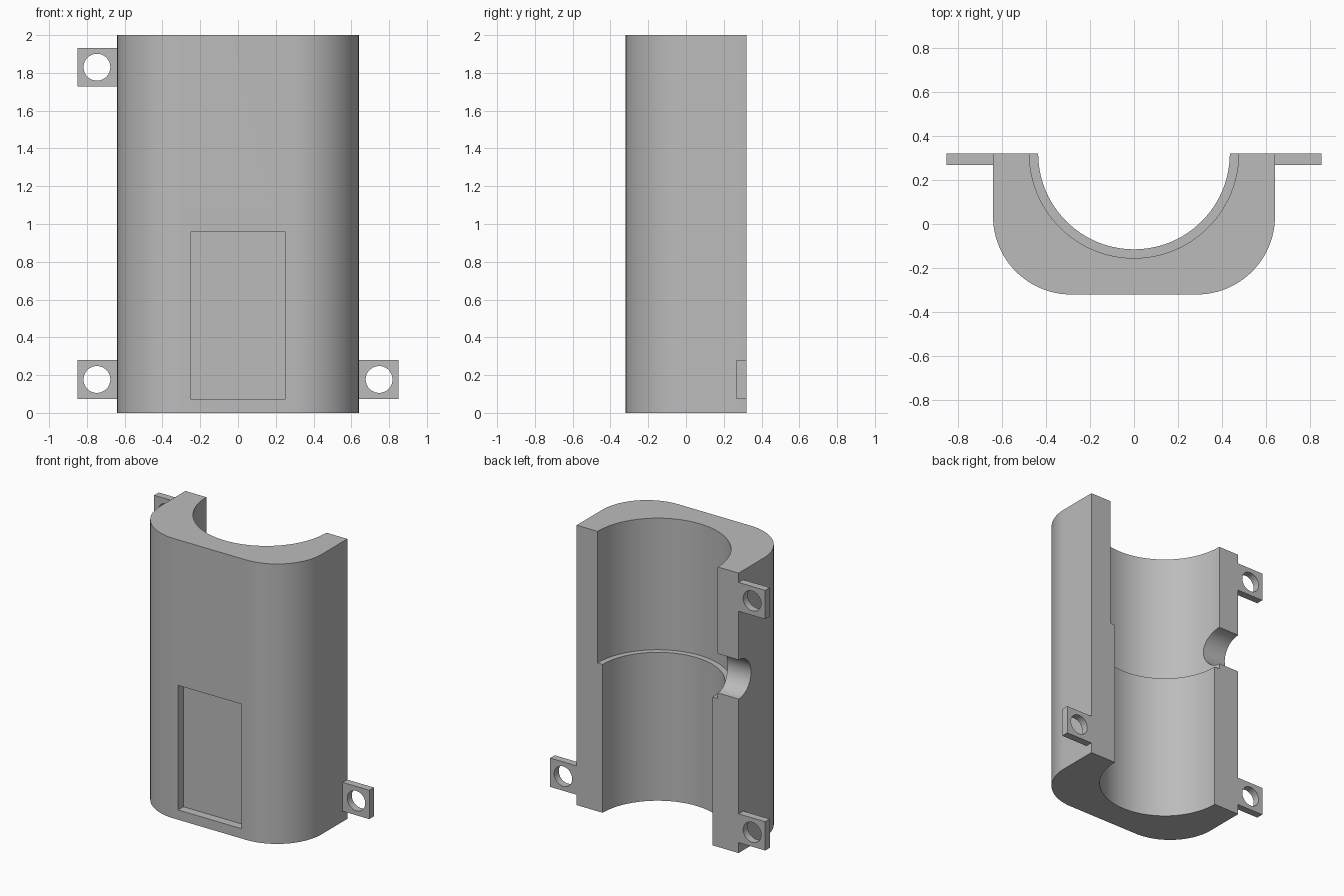
import bpy, math
from mathutils import Matrix
import bmesh

cube = bpy.data.objects.get("Cube")
if cube:
    bpy.data.objects.remove(cube, do_unlink=True)

HALF_W, HALF_D, HEIGHT = 0.64, 0.32, 2.0
CORNER = 0.355

grey = bpy.data.materials.new("light grey plastic")
grey.use_nodes = True
COLOUR = (0.5, 0.5, 0.5, 1)
grey.diffuse_color = COLOUR
grey.node_tree.nodes["Principled BSDF"].inputs["Base Color"].default_value = COLOUR


def make_object(name, bm):
    bmesh.ops.recalc_face_normals(bm, faces=bm.faces)
    mesh = bpy.data.meshes.new(name)
    bm.to_mesh(mesh)
    bm.free()
    mesh.materials.append(grey)
    obj = bpy.data.objects.new(name, mesh)
    bpy.context.collection.objects.link(obj)
    return obj


def box(name, low, high):
    bm = bmesh.new()
    size = [b - a for a, b in zip(low, high)]
    middle = [(a + b) / 2 for a, b in zip(low, high)]
    bmesh.ops.create_cube(bm, size=1, matrix=Matrix.Translation(middle) @ Matrix.Diagonal((*size, 1)))
    return make_object(name, bm)


def cylinder(name, centre, radius, length, axis="Z", sides=96):
    turn = {"X": Matrix.Rotation(math.pi / 2, 4, "Y"),
            "Y": Matrix.Rotation(math.pi / 2, 4, "X"), "Z": Matrix()}[axis]
    bm = bmesh.new()
    bmesh.ops.create_cone(bm, cap_ends=True, segments=sides, radius1=radius, radius2=radius,
                          depth=length, matrix=Matrix.Translation(centre) @ turn)
    return make_object(name, bm)


def cut(obj, cutter):
    mod = obj.modifiers.new("cut", "BOOLEAN")
    mod.operation, mod.solver, mod.object = "DIFFERENCE", "EXACT", cutter
    bpy.context.view_layer.objects.active = obj
    bpy.ops.object.modifier_apply(modifier=mod.name)
    bpy.data.objects.remove(cutter, do_unlink=True)


def smooth(obj):
    obj.data.shade_smooth()
    obj.data.set_sharp_from_angle(angle=math.radians(30))


# Shell: flat back, rounded front corners
steps = 24
right = [(HALF_W - CORNER + CORNER * math.cos(a), -HALF_D + CORNER - CORNER * math.sin(a))
         for a in (math.pi / 2 * i / steps for i in range(steps + 1))]
outline = [(HALF_W, HALF_D)] + right + [(-x, y) for x, y in reversed(right)] + [(-HALF_W, HALF_D)]
bm = bmesh.new()
base = bm.faces.new([bm.verts.new((x, y, 0)) for x, y in outline])
top = bmesh.ops.extrude_face_region(bm, geom=[base])["geom"]
bmesh.ops.translate(bm, vec=(0, 0, HEIGHT), verts=[v for v in top if isinstance(v, bmesh.types.BMVert)])
shell = make_object("half_shell", bm)

# Stepped bore, wider above the ledge
LEDGE = 1.06
cut(shell, cylinder("lower_bore", (0, HALF_D, 1), 0.435, 2.4))
cut(shell, cylinder("upper_bore", (0, HALF_D, LEDGE + 0.6), 0.475, 1.2))

# Round side notch through the right wall
cut(shell, cylinder("side_notch", (-0.6, HALF_D, 1.24), 0.14, 0.6, "X", 64))

# Shallow rectangular recess in the front
cut(shell, box("front_recess", (-0.25, -0.5, 0.07), (0.25, -HALF_D + 0.06, 0.96)))
smooth(shell)

# Screw tabs flush with the back
for name, side, z in (("lower_left_tab", 1, 0.177), ("lower_right_tab", -1, 0.177),
                      ("upper_right_tab", -1, 1.83)):
    xs = sorted((side * HALF_W, side * 0.85))
    tab = box(name, (xs[0], HALF_D - 0.052, z - 0.103), (xs[1], HALF_D, z + 0.103))
    cut(tab, cylinder("screw_hole", (side * 0.747, HALF_D, z), 0.071, 0.4, "Y", 48))
    smooth(tab)
